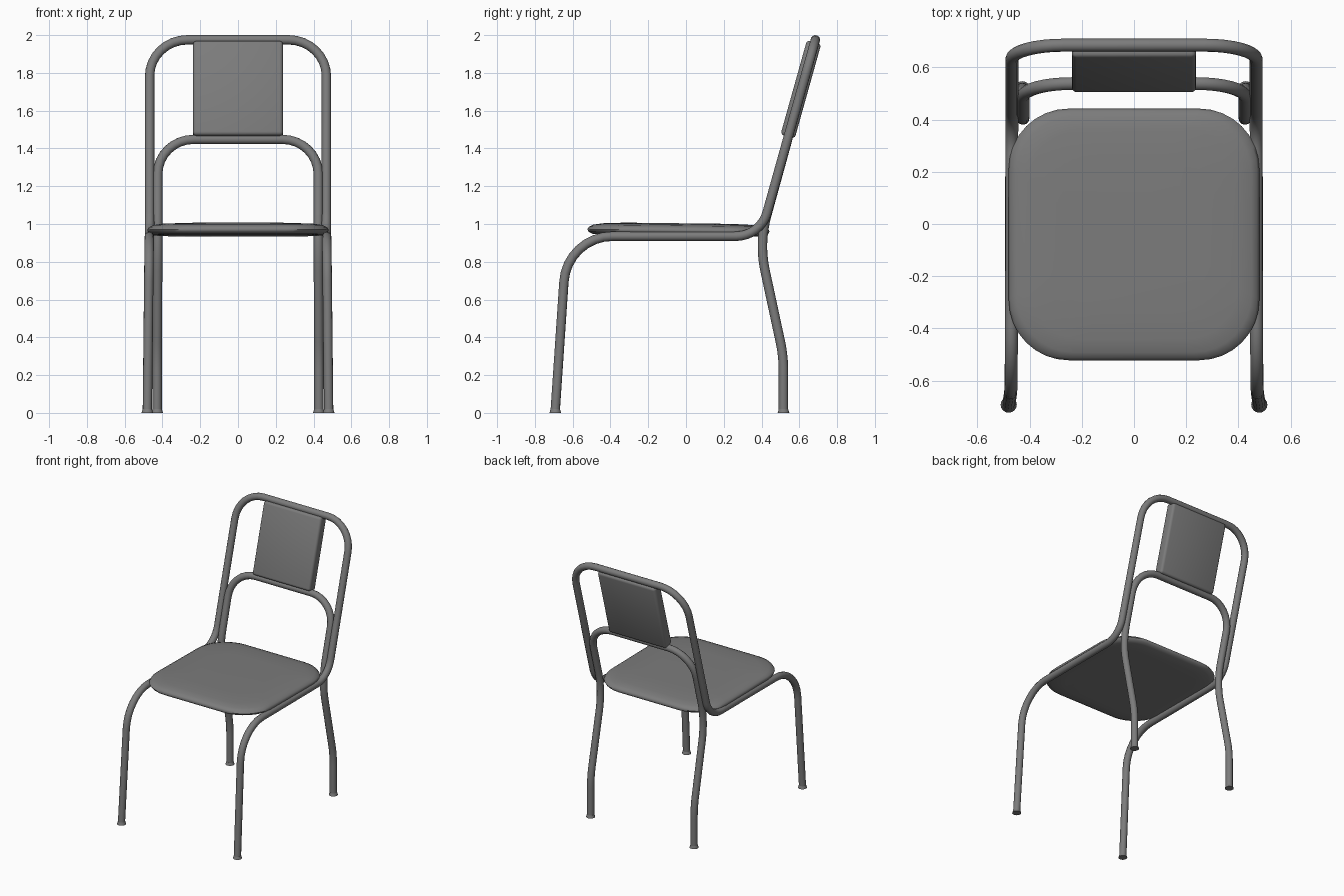
import bpy, bmesh, math
from mathutils import Vector, Matrix

if "Cube" in bpy.data.objects:
    bpy.data.objects.remove(bpy.data.objects["Cube"])

grey = bpy.data.materials.new("mid_grey")
grey.use_nodes = True
COLOUR = (0.2, 0.2, 0.2, 1)
grey.diffuse_color = COLOUR
grey.node_tree.nodes["Principled BSDF"].inputs["Base Color"].default_value = COLOUR

TUBE = 0.025


def finish(obj, angle=40):
    obj.data.materials.clear()
    obj.data.materials.append(grey)
    bpy.ops.object.select_all(action="DESELECT")
    obj.select_set(True)
    bpy.context.view_layer.objects.active = obj
    bpy.ops.object.shade_smooth_by_angle(angle=math.radians(angle))


def mesh_object(name, bm):
    bmesh.ops.recalc_face_normals(bm, faces=bm.faces)
    mesh = bpy.data.meshes.new(name)
    bm.to_mesh(mesh)
    bm.free()
    obj = bpy.data.objects.new(name, mesh)
    bpy.context.collection.objects.link(obj)
    return obj


def rounded_path(corners, steps=8):
    """Replace each (point, tangent length) corner by an arc."""
    pts = [Vector(p) for p, d in corners]
    path = [pts[0]]
    for i in range(1, len(pts) - 1):
        p, d = pts[i], corners[i][1]
        u = (pts[i - 1] - p).normalized()
        v = (pts[i + 1] - p).normalized()
        centre = p + (u + v).normalized() * d / math.cos(u.angle(v) / 2)
        a, b = p + u * d - centre, p + v * d - centre
        radius = a.length
        path += [centre + a.normalized().slerp(b.normalized(), k / steps) * radius
                 for k in range(steps + 1)]
    return path + [pts[-1]]


def bent_tube(name, half):
    """Sweep a round tube along a left half path and its mirror image."""
    other = [((-p[0], p[1], p[2]), d) for p, d in reversed(half)]
    path = rounded_path(half + other)
    curve = bpy.data.curves.new(name + "_path", "CURVE")
    curve.dimensions = "3D"
    curve.bevel_depth = TUBE
    curve.bevel_resolution = 4
    curve.use_fill_caps = True
    spline = curve.splines.new("POLY")
    spline.points.add(len(path) - 1)
    for point, co in zip(spline.points, path):
        point.co = (*co, 1)
    helper = bpy.data.objects.new(name + "_path", curve)
    bpy.context.collection.objects.link(helper)
    mesh = bpy.data.meshes.new_from_object(
        helper.evaluated_get(bpy.context.evaluated_depsgraph_get()))
    bpy.data.objects.remove(helper)
    obj = bpy.data.objects.new(name, mesh)
    bpy.context.collection.objects.link(obj)
    finish(obj)


# Outer frame: front legs, seat rails and tall back hoop in one tube
bent_tube("outer_frame", [
    ((0.48, -0.693, 0.003), 0),
    ((0.47, -0.63, 0.935), 0.24),
    ((0.468, 0.394, 0.935), 0.13),
    ((0.468, 0.685, 1.975), 0.2)])

# Inner frame: rear legs and low back hoop in one tube
bent_tube("inner_frame", [
    ((0.428, 0.516, 0.003), 0),
    ((0.428, 0.516, 0.3), 0.08),
    ((0.425, 0.387, 0.9), 0.15),
    ((0.425, 0.538, 1.448), 0.19)])

# Flared feet
for side, sx in (("left", 1), ("right", -1)):
    for end, x, y in (("front", 0.48, -0.692), ("rear", 0.428, 0.516)):
        bm = bmesh.new()
        bmesh.ops.create_cone(bm, cap_ends=True, segments=16, radius1=0.031,
                              radius2=TUBE, depth=0.02,
                              matrix=Matrix.Translation((sx * x, y, 0.01)))
        finish(mesh_object(f"{side}_{end}_foot", bm))

# Seat cushion: rounded rectangle rings, domed on top
SEAT_Y, HALF_X, HALF_Y, CORNER, ARC = -0.04, 0.48, 0.482, 0.23, 8


def seat_ring(bm, inset, z):
    r = CORNER - inset * 0.3
    ring = []
    for q in range(4):
        start = q * math.pi / 2
        sx = 1 if q in (0, 3) else -1
        sy = 1 if q < 2 else -1
        for k in range(ARC + 1):
            a = start + k / ARC * math.pi / 2
            x = sx * (HALF_X - inset - r) + r * math.cos(a)
            y = sy * (HALF_Y - inset - r) + r * math.sin(a)
            ring.append(bm.verts.new((x, SEAT_Y + y, z - 0.012 * y)))
    return ring


bm = bmesh.new()
layers = [(0.1, 0.938), (0.03, 0.942), (0.006, 0.953), (0, 0.966),
          (0.008, 0.98), (0.03, 0.991), (0.08, 0.999), (0.2, 1.004)]
rings = [seat_ring(bm, *layer) for layer in layers]
for low, high in zip(rings, rings[1:]):
    n = len(low)
    for i in range(n):
        j = (i + 1) % n
        bm.faces.new((low[i], low[j], high[j], high[i]))
bm.faces.new(rings[0])
bm.faces.new(rings[-1])
finish(mesh_object("seat", bm), 60)

# Tilted back panel with rounded edges
bm = bmesh.new()
bmesh.ops.create_cube(bm, size=1, matrix=Matrix.Diagonal((0.476, 0.078, 0.52, 1)))
bmesh.ops.bevel(bm, geom=bm.edges[:], offset=0.018, segments=3, profile=0.5,
                affect="EDGES")
tilt = Matrix.Rotation(-math.atan(0.28), 4, "X")
bm.transform(Matrix.Translation((0, 0.608, 1.713)) @ tilt)
finish(mesh_object("back_panel", bm))
